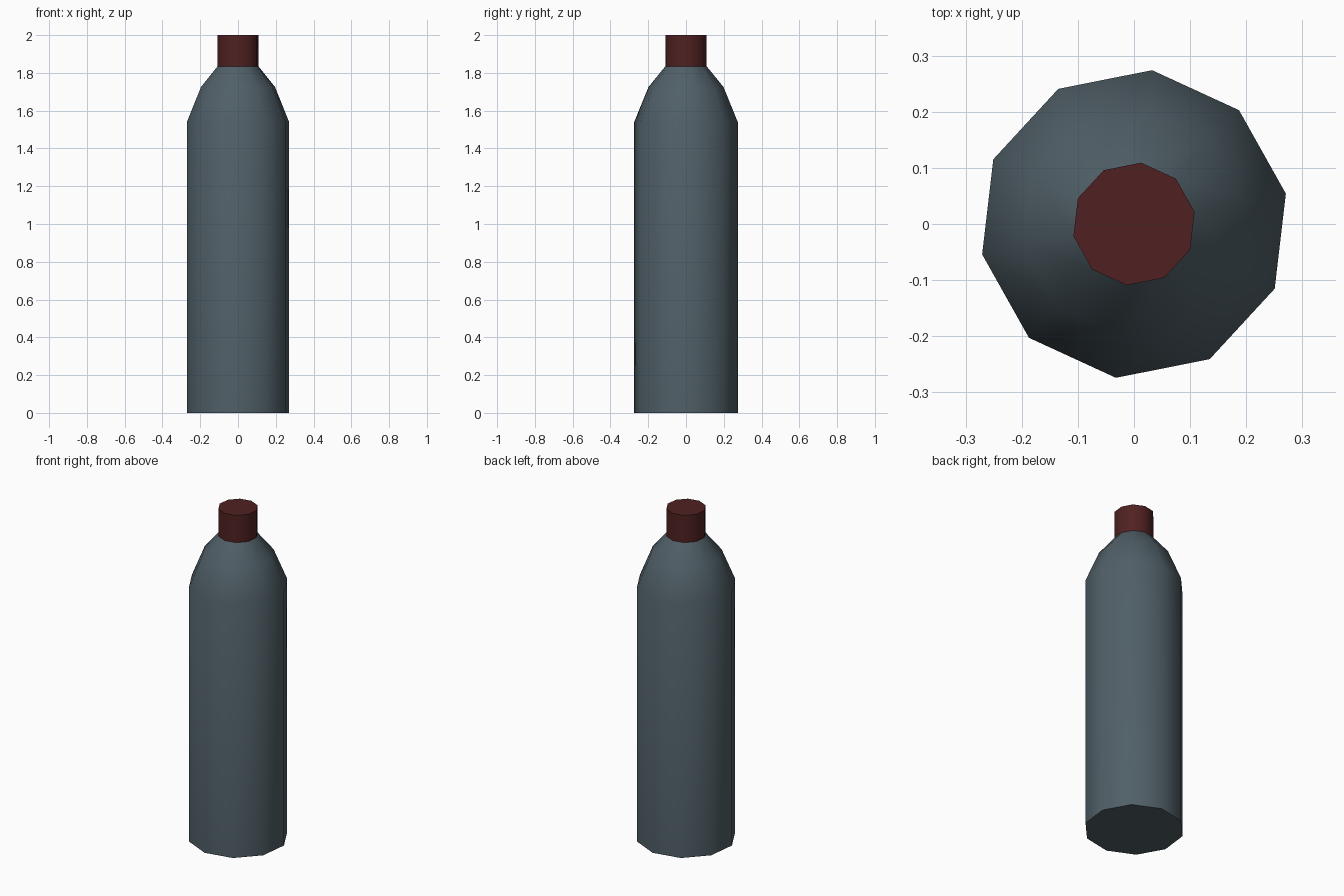
import bpy
import bmesh
import math

if "Cube" in bpy.data.objects:
    bpy.data.objects.remove(bpy.data.objects["Cube"])

SIDES = 10
TURN = math.radians(11.3)


def lathe(name, profile, color, cap_start, cap_end):
    """Revolve (radius, z) points into a ten-sided solid."""
    bm = bmesh.new()
    rings = []
    for r, z in profile:
        angles = [TURN + 2 * math.pi * i / SIDES for i in range(SIDES)]
        rings.append([bm.verts.new((r * math.cos(a), r * math.sin(a), z)) for a in angles])
    for low, high in zip(rings, rings[1:]):
        for i in range(SIDES):
            j = (i + 1) % SIDES
            bm.faces.new((low[i], low[j], high[j], high[i]))
    if cap_start:
        bm.faces.new(rings[0][::-1])
    if cap_end:
        bm.faces.new(rings[-1])
    mesh = bpy.data.meshes.new(name)
    bm.to_mesh(mesh)
    bm.free()
    obj = bpy.data.objects.new(name, mesh)
    bpy.context.collection.objects.link(obj)
    mat = bpy.data.materials.new(name + "_color")
    mat.diffuse_color = (*color, 1)
    mat.use_nodes = True
    mat.node_tree.nodes["Principled BSDF"].inputs["Base Color"].default_value = mat.diffuse_color
    mesh.materials.append(mat)
    bpy.ops.object.select_all(action='DESELECT')
    obj.select_set(True)
    bpy.context.view_layer.objects.active = obj
    bpy.ops.object.shade_smooth_by_angle(angle=math.radians(45))
    return obj


# Bottle body with two-step shoulder
lathe("bottle_body", [(0.276, 0), (0.276, 1.54), (0.2, 1.725), (0.11, 1.835)],
      (0.08, 0.115, 0.135), True, False)

# Screw cap
lathe("bottle_cap", [(0.11, 1.835), (0.11, 2.0)], (0.08, 0.015, 0.015), False, True)
